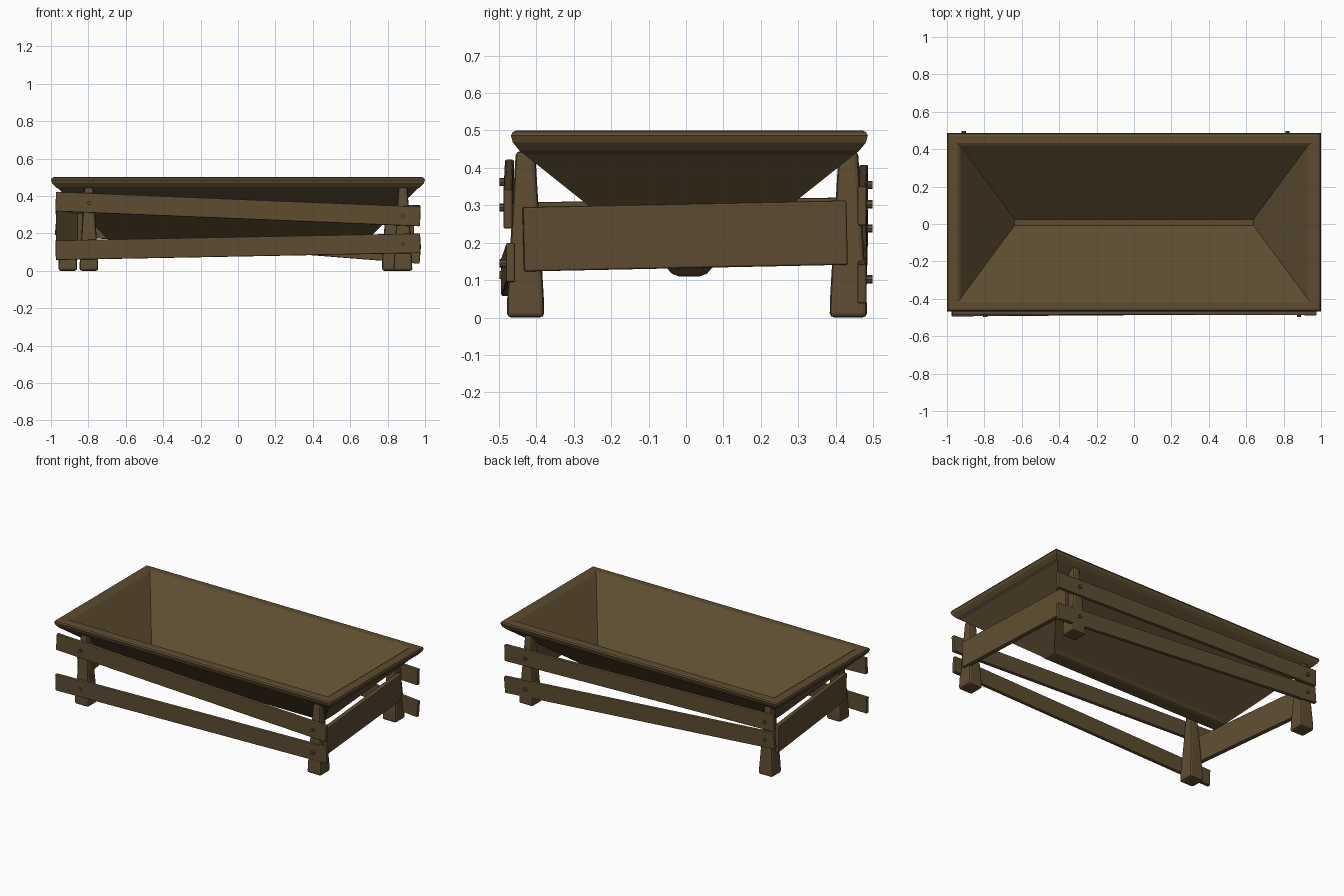
import bpy, bmesh
from mathutils import Vector, Matrix

if "Cube" in bpy.data.objects:
    bpy.data.objects.remove(bpy.data.objects["Cube"])

wood = bpy.data.materials.new("dark olive wood")
wood.diffuse_color = (0.112, 0.073, 0.031, 1)
wood.use_nodes = True
wood.node_tree.nodes["Principled BSDF"].inputs["Base Color"].default_value = wood.diffuse_color


def finish(name, bm, bevel=0.0):
    bmesh.ops.recalc_face_normals(bm, faces=bm.faces)
    me = bpy.data.meshes.new(name)
    bm.to_mesh(me)
    bm.free()
    ob = bpy.data.objects.new(name, me)
    bpy.context.collection.objects.link(ob)
    me.materials.append(wood)
    if bevel:
        m = ob.modifiers.new("worn edges", 'BEVEL')
        m.width, m.segments = bevel, 2
    return ob


def loft(name, rings, cx=0, cy=0, bevel=0.0):
    """Stack of rectangles (half x, half y, z), capped at both ends."""
    bm = bmesh.new()
    loops = [[bm.verts.new((cx + sx * hx, cy + sy * hy, z))
              for sx, sy in ((-1, -1), (1, -1), (1, 1), (-1, 1))]
             for hx, hy, z in rings]
    for a, b in zip(loops, loops[1:]):
        for i in range(4):
            j = (i + 1) % 4
            bm.faces.new((a[i], a[j], b[j], b[i]))
    bm.faces.new(loops[0])
    bm.faces.new(loops[-1])
    return finish(name, bm, bevel)


def plank(name, a, b, height, thick, bevel=0.005):
    """Board whose centre line runs from a to b, standing on edge."""
    a, b = Vector(a), Vector(b)
    d = (b - a).normalized()
    side = Vector((0, 0, 1)).cross(d).normalized()
    up = d.cross(side)
    rot = Matrix((d, side, up)).transposed().to_4x4()
    bm = bmesh.new()
    bmesh.ops.create_cube(bm, size=1)
    bmesh.ops.scale(bm, vec=((b - a).length, thick, height), verts=bm.verts)
    bmesh.ops.transform(bm, matrix=Matrix.Translation((a + b) / 2) @ rot, verts=bm.verts)
    return finish(name, bm, bevel)


def peg(name, x, z, side):
    bm = bmesh.new()
    bmesh.ops.create_cone(bm, cap_ends=True, segments=8, radius1=0.011, radius2=0.011,
                          depth=0.05,
                          matrix=Matrix.Translation((x, side * 0.473, z))
                          @ Matrix.Rotation(1.5708, 4, 'X'))
    finish(name, bm)


# Trough: outer hull, rolled rim, sloping inside, narrow floor
loft("trough", [(0.62, 0.028, 0.11), (0.645, 0.047, 0.117), (0.662, 0.06, 0.132),
                (0.955, 0.44, 0.435), (0.975, 0.455, 0.447), (0.994, 0.472, 0.468),
                (1.0, 0.477, 0.486), (0.995, 0.472, 0.496), (0.985, 0.462, 0.5),
                (0.945, 0.425, 0.5), (0.928, 0.408, 0.49), (0.638, 0.016, 0.14)],
     cy=0.009)

# Four tapered legs, unevenly placed
for name, x, y, ty in (("front_left_leg", -0.797, -0.429, -0.43),
                       ("front_right_leg", 0.882, -0.429, -0.43),
                       ("back_left_leg", -0.91, 0.434, 0.432),
                       ("back_right_leg", 0.82, 0.434, 0.432)):
    loft(name, [(0.05, 0.05, 0), (0.049, 0.049, 0.05), (0.024, 0.026, 0.445)], x, y, 0.012)

# Crooked side rails: left end (y, z), right end (y, z), peg positions
rails = (("front_upper_rail", -1, (-0.472, 0.37), (-0.476, 0.29), (-0.795, 0.882)),
         ("front_lower_rail", -1, (-0.482, 0.11), (-0.469, 0.147), (-0.795, 0.882)),
         ("back_upper_rail", 1, (0.475, 0.356), (0.471, 0.298), (-0.91, 0.82)),
         ("back_lower_rail", 1, (0.474, 0.243), (0.470, 0.09), (-0.91, 0.82)))
for name, side, l, r, xs in rails:
    plank(name, (-0.975, *l), (0.975, *r), 0.105, 0.024)
    for i, x in enumerate(xs):
        t = (x + 0.975) / 1.95
        peg(f"{name}_peg_{i + 1}", x, l[1] + (r[1] - l[1]) * t, side)

# Wide end boards on the outside of the legs
plank("right_end_board", (0.927, -0.435, 0.209), (0.867, 0.43, 0.227), 0.172, 0.03)
plank("left_end_board", (-0.845, -0.43, 0.222), (-0.958, 0.435, 0.235), 0.172, 0.03)
